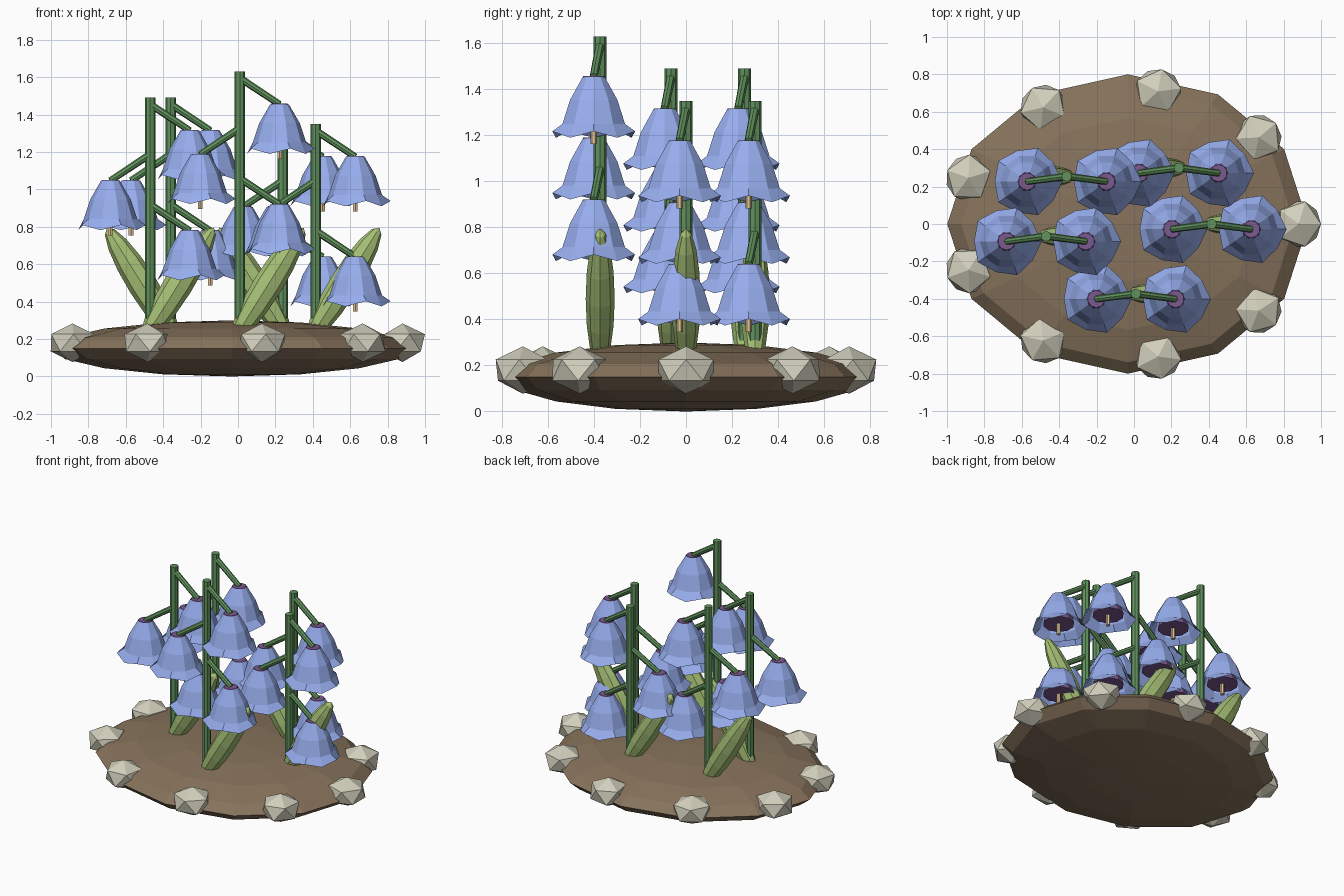
import bpy, bmesh
from math import sin, cos, pi, radians
from mathutils import Vector, Matrix

if "Cube" in bpy.data.objects:
    bpy.data.objects.remove(bpy.data.objects["Cube"])


def material(name, rgb):
    m = bpy.data.materials.new(name)
    m.diffuse_color = (*rgb, 1)
    m.use_nodes = True
    m.node_tree.nodes["Principled BSDF"].inputs["Base Color"].default_value = m.diffuse_color
    return m


SOIL = material("soil", (0.24, 0.17, 0.105))
STONE = material("stone", (0.64, 0.62, 0.50))
STEM = material("stem_green", (0.12, 0.29, 0.11))
LEAF = material("leaf_green", (0.38, 0.53, 0.18))
PETAL = material("petal_blue", (0.31, 0.42, 0.85))
THROAT = material("throat_purple", (0.20, 0.10, 0.28))
STAMEN = material("stamen_tan", (0.75, 0.55, 0.30))


def make(name, bm, mat):
    bmesh.ops.recalc_face_normals(bm, faces=bm.faces)
    me = bpy.data.meshes.new(name)
    bm.to_mesh(me)
    bm.free()
    me.materials.append(mat)
    ob = bpy.data.objects.new(name, me)
    bpy.context.collection.objects.link(ob)
    return ob


def ellipsoid(name, mat, loc, scale, segs, rings, rot=Matrix()):
    bm = bmesh.new()
    m = Matrix.Translation(loc) @ rot @ Matrix.Diagonal((*scale, 1))
    bmesh.ops.create_uvsphere(bm, u_segments=segs, v_segments=rings, radius=1, matrix=m)
    return make(name, bm, mat)


def rod(name, mat, a, b, r1, r2, segs=8):
    a, b = Vector(a), Vector(b)
    d = b - a
    bm = bmesh.new()
    m = Matrix.Translation((a + b) / 2) @ d.to_track_quat('Z', 'Y').to_matrix().to_4x4()
    bmesh.ops.create_cone(bm, cap_ends=True, segments=segs, radius1=r1, radius2=r2,
                          depth=d.length, matrix=m)
    return make(name, bm, mat)


# Bell: ten-sided profile, rim alternates curled tips and lower valleys
def bell(name, top):
    bm = bmesh.new()
    profile = [(0.05, 0), (0.108, -0.10), (0.143, -0.205), None]
    rows = []
    for p in profile:
        row = []
        for i in range(10):
            r, z = p or ((0.189, -0.237) if i % 2 == 0 else (0.173, -0.265))
            a = 2 * pi * i / 10
            row.append(bm.verts.new(Vector(top) + Vector((r * cos(a), r * sin(a), z))))
        rows.append(row)
    for lo, hi in zip(rows, rows[1:]):
        for i in range(10):
            j = (i + 1) % 10
            bm.faces.new((lo[i], hi[i], hi[j], lo[j]))
    return make(name, bm, PETAL)


# Soil mound
ellipsoid("soil_mound", SOIL, (-0.033, 0, 0.15), (0.965, 0.8, 0.15), 12, 8)

# Ring of border stones
for i in range(9):
    a = radians(40 * i)
    bm = bmesh.new()
    m = (Matrix.Translation((-0.03 + 0.91 * cos(a), 0.72 * sin(a), 0.18))
         @ Matrix.Rotation(a, 4, 'Z') @ Matrix.Diagonal((0.134, 0.14, 0.103, 1)))
    bmesh.ops.create_icosphere(bm, subdivisions=1, radius=1, matrix=m)
    make(f"border_stone_{i}", bm, STONE)

# Plants: x, y, stem top, side the leaf leans to
plants = [(-0.47, -0.065, 1.49, 1), (0.01, -0.373, 1.63, 1), (0.415, 0.0, 1.35, 1),
          (-0.36, 0.255, 1.49, -1), (0.24, 0.3, 1.35, -1)]
for n, (x, y, h, side) in enumerate(plants):
    rod(f"stem_{n}", STEM, (x, y, 0.2), (x, y, h), 0.028, 0.028)
    ellipsoid(f"leaf_{n}", LEAF, (x + 0.15 * side, y, 0.49), (0.078, 0.063, 0.36), 8, 8,
              Matrix.Rotation(radians(32) * side, 4, 'Y'))
    # Three hanging flowers on alternating sides
    for k, s in enumerate((1, -1, 1)):
        z = h - 0.175 - 0.268 * k
        fx, fy = x + 0.212 * s, y - 0.028
        rod(f"flower_stalk_{n}_{k}", STEM, (x, y, z + 0.14), (fx, fy, z), 0.02, 0.018)
        bell(f"bell_{n}_{k}", (fx, fy, z))
        rod(f"bell_throat_{n}_{k}", THROAT, (fx, fy, z - 0.215), (fx, fy, z + 0.003),
            0.105, 0.046, 10)
        rod(f"stamen_{n}_{k}", STAMEN, (fx, fy, z - 0.293), (fx, fy, z - 0.15), 0.014, 0.014, 6)
